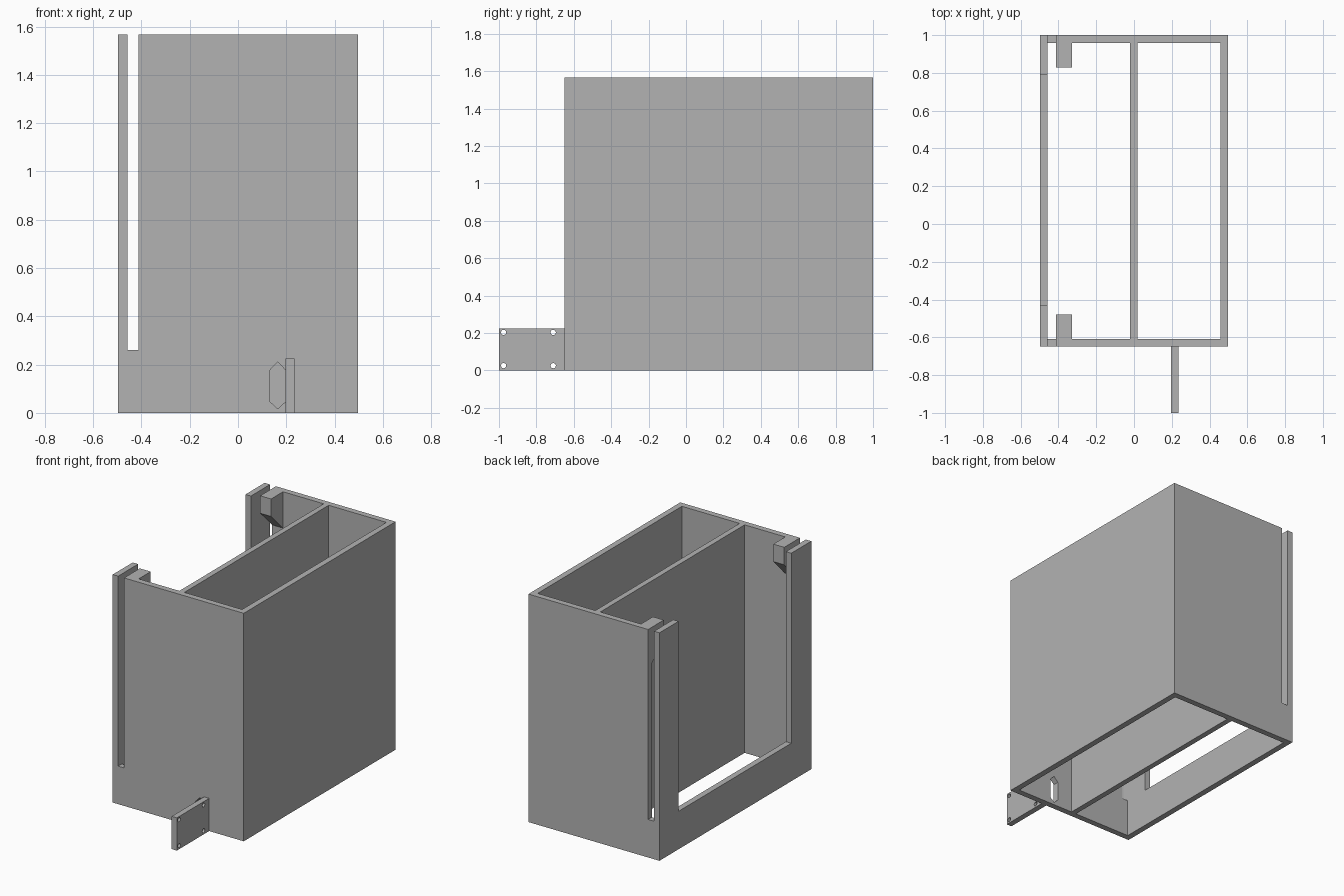
import bpy
import bmesh
from math import cos, sin, tau
from mathutils import Vector

if "Cube" in bpy.data.objects:
    bpy.data.objects.remove(bpy.data.objects["Cube"], do_unlink=True)

# Single plain grey
grey = bpy.data.materials.new("plain grey")
grey.use_nodes = True
GREY = (0.45, 0.45, 0.45, 1)
grey.diffuse_color = GREY
grey.node_tree.nodes["Principled BSDF"].inputs["Base Color"].default_value = GREY

# Main dimensions
W, T, H = 0.498, 0.041, 1.567         # half width, wall thickness, height
FRONT, BACK = -0.649, 1.0
SILL = 0.261                          # bottom of slots and side opening
SLOT = (-0.457, -0.412)


def prism(name, points, offset):
    """Extrude a planar outline along an offset."""
    bm = bmesh.new()
    face = bm.faces.new([bm.verts.new(p) for p in points])
    moved = bmesh.ops.extrude_face_region(bm, geom=[face])["geom"]
    bmesh.ops.translate(bm, vec=Vector(offset),
                        verts=[v for v in moved if isinstance(v, bmesh.types.BMVert)])
    bmesh.ops.recalc_face_normals(bm, faces=bm.faces)
    mesh = bpy.data.meshes.new(name)
    bm.to_mesh(mesh)
    bm.free()
    mesh.materials.append(grey)
    obj = bpy.data.objects.new(name, mesh)
    bpy.context.scene.collection.objects.link(obj)
    return obj


def box(name, x, y, z):
    outline = [(x[0], y[0], z[0]), (x[1], y[0], z[0]),
               (x[1], y[1], z[0]), (x[0], y[1], z[0])]
    return prism(name, outline, (0, 0, z[1] - z[0]))


def cut(target, cutter):
    """Subtract a cutter, bake the result and discard the cutter."""
    cutter.hide_render = True
    mod = target.modifiers.new("cut", "BOOLEAN")
    mod.operation, mod.solver, mod.object = "DIFFERENCE", "EXACT", cutter
    bpy.context.view_layer.update()
    graph = bpy.context.evaluated_depsgraph_get()
    baked = bpy.data.meshes.new_from_object(target.evaluated_get(graph))
    target.modifiers.clear()
    target.data = baked
    bpy.data.objects.remove(cutter, do_unlink=True)


# Housing: open-ended box with two chambers and a divider
housing = box("housing", (-W, W), (FRONT, BACK), (0, H))
inner_y = (FRONT + T, BACK - T)
through = (-0.1, H + 0.1)
cut(housing, box("wide_chamber", (SLOT[0], -0.02), inner_y, through))
cut(housing, box("narrow_chamber", (0.018, W - T), inner_y, through))

# Large opening in the right side
cut(housing, box("side_opening", (-W - 0.1, -0.44), (-0.432, 0.792), (SILL, H + 0.1)))

# Sliding-panel slots through the front and back walls
for y in (FRONT, BACK):
    cut(housing, box("panel_slot", SLOT, (y - 0.06, y + 0.06), (SILL, H + 0.1)))

# Elongated six-sided cable hole in the front wall
hole = [(0.165, 0.211), (0.133, 0.178), (0.133, 0.046),
        (0.165, 0.017), (0.196, 0.046), (0.196, 0.178)]
cut(housing, prism("cable_hole", [(x, FRONT - 0.1, z) for x, z in hole], (0, 0.2, 0)))

# Panel guide blocks with sloped undersides, mirrored on the end walls
for name, wall, inward in (("front_guide", inner_y[0], 1), ("back_guide", inner_y[1], -1)):
    tip = wall + inward * 0.13
    side = [(wall, H), (tip, H), (tip, H - 0.12), (wall, H - 0.25)]
    prism(name, [(SLOT[1], y, z) for y, z in side], (0.083, 0, 0))

# Mounting plate with four screw holes
plate = box("mounting_plate", (0.196, 0.235), (-1, FRONT), (0, 0.225))
for y in (-0.975, -0.71):
    for z in (0.025, 0.203):
        ring = [(0.1, y + 0.014 * cos(tau * i / 24), z + 0.014 * sin(tau * i / 24))
                for i in range(24)]
        cut(plate, prism("screw_hole", ring, (0.2, 0, 0)))
